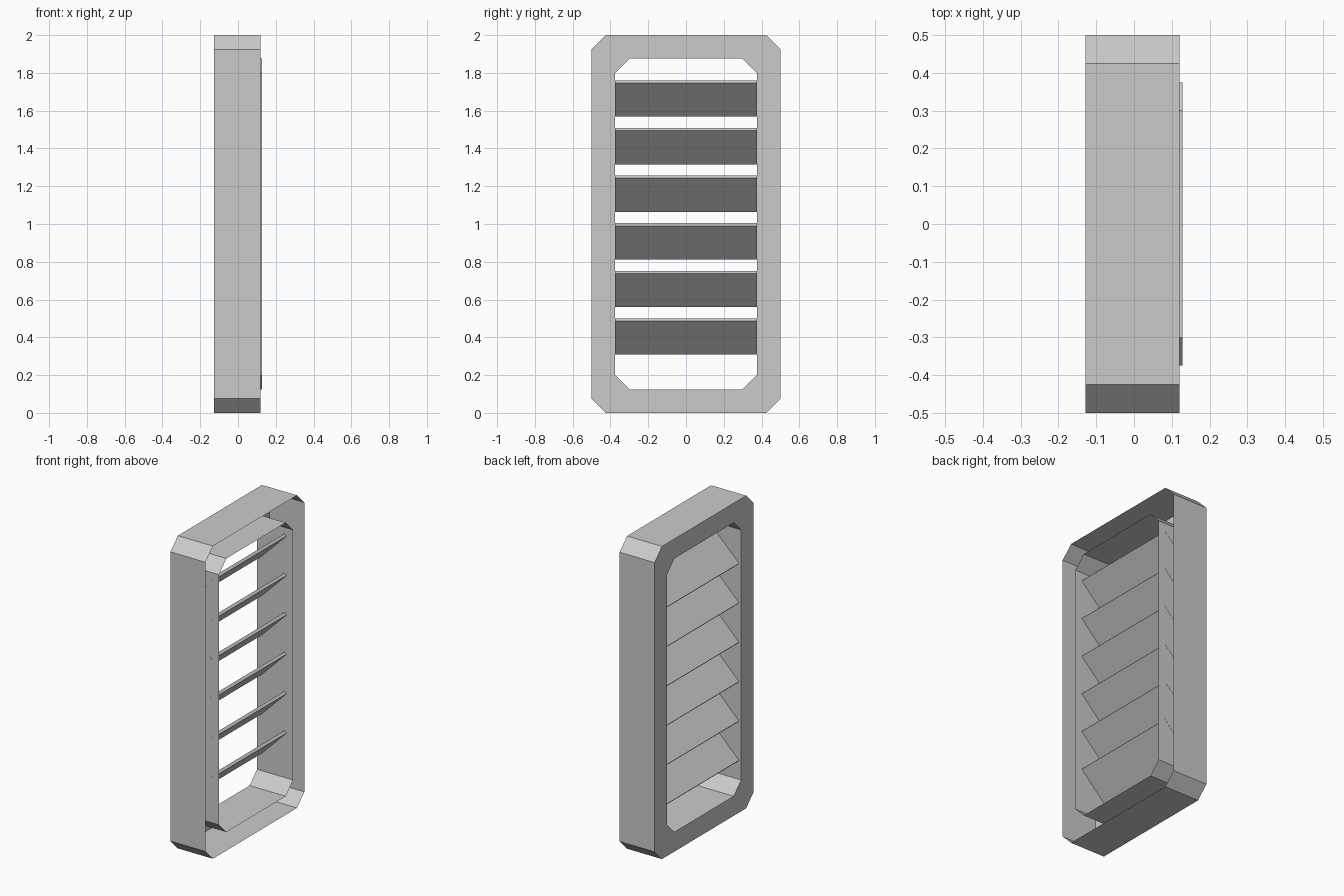
import bpy, bmesh, math
from mathutils import Matrix

if "Cube" in bpy.data.objects:
    bpy.data.objects.remove(bpy.data.objects["Cube"])


def finish(name, bm):
    mesh = bpy.data.meshes.new(name)
    bm.to_mesh(mesh)
    bm.free()
    obj = bpy.data.objects.new(name, mesh)
    bpy.context.collection.objects.link(obj)
    return obj


def chamfered_loop(bm, x, hy, hz, c=0.075):
    """Rectangle with cut corners in the yz plane, centred on z = 1."""
    pts = [(hy, hz - c), (hy - c, hz), (c - hy, hz), (-hy, hz - c),
           (-hy, c - hz), (c - hy, -hz), (hy - c, -hz), (hy, c - hz)]
    return [bm.verts.new((x, y, 1 + z)) for y, z in pts]


# Thin-walled frame: outer wall, back plate and inner wall, open on the +x side
bm = bmesh.new()
loops = [chamfered_loop(bm, x, hy, hz) for x, hy, hz in (
    (0.12, 0.5, 1.0), (-0.128, 0.5, 1.0),
    (-0.128, 0.375, 0.875), (0.128, 0.375, 0.875))]
for a, b in zip(loops, loops[1:]):
    for i in range(8):
        j = (i + 1) % 8
        bm.faces.new((a[i], a[j], b[j], b[i]))
finish("frame", bm)

# Six slats tilted 45 degrees, ends just passing through the inner wall
for k in range(6):
    bm = bmesh.new()
    bmesh.ops.create_cube(bm, size=1, matrix=Matrix.Diagonal((0.253, 0.752, 0.019, 1)))
    slat = finish(f"slat_{k + 1}", bm)
    slat.rotation_euler.y = -math.radians(45)
    slat.location = (-0.016, 0, 0.404 + 0.252 * k)
